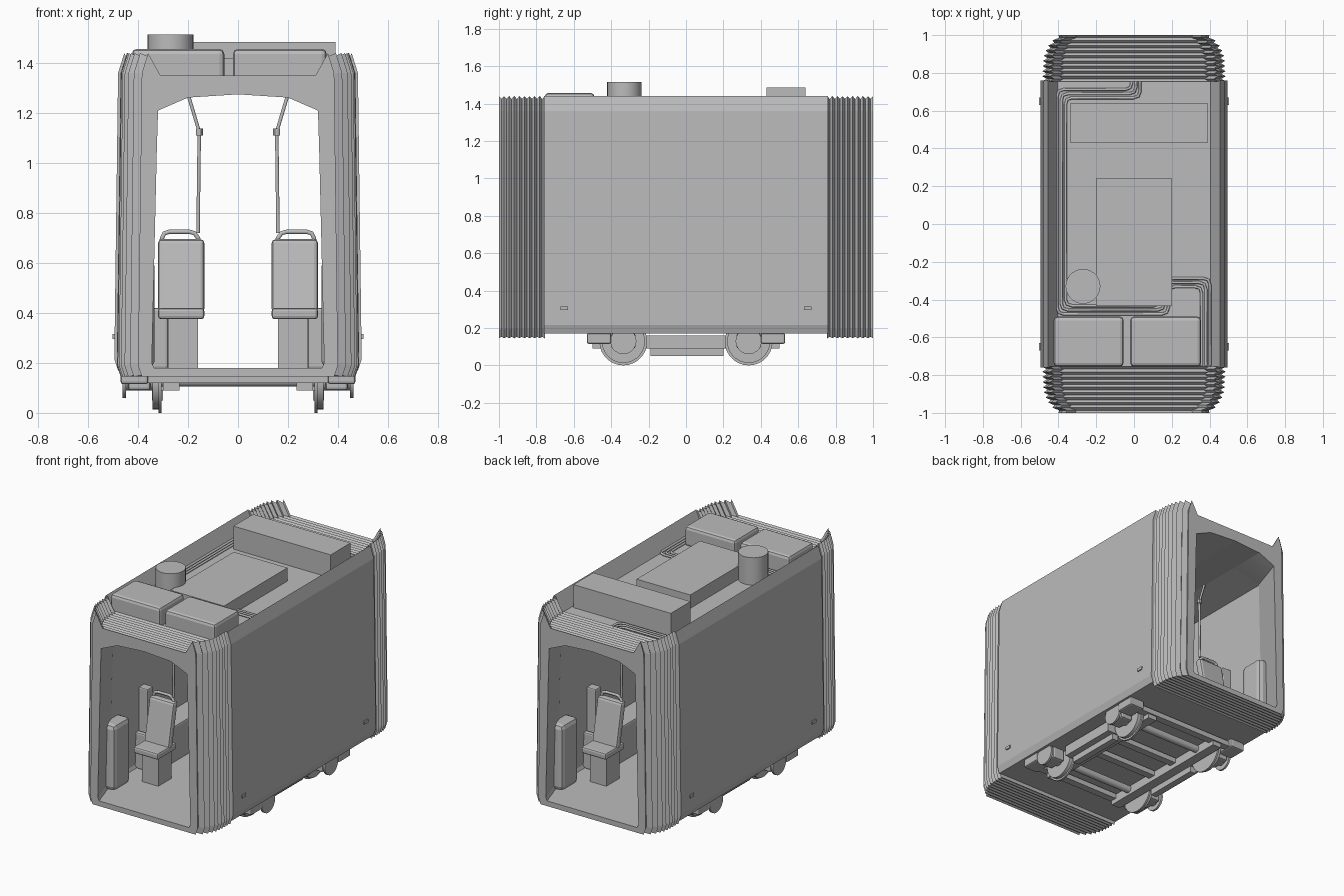
import bpy, bmesh, math
from mathutils import Vector

cube = bpy.data.objects.get("Cube")
if cube:
    bpy.data.objects.remove(cube)

grey = bpy.data.materials.new("plain grey")
grey.use_nodes = True
grey.diffuse_color = (0.5, 0.5, 0.5, 1)
grey.node_tree.nodes["Principled BSDF"].inputs["Base Color"].default_value = (0.5, 0.5, 0.5, 1)


def finish(name, bm, smooth=False):
    bmesh.ops.recalc_face_normals(bm, faces=bm.faces)
    mesh = bpy.data.meshes.new(name)
    bm.to_mesh(mesh)
    bm.free()
    mesh.materials.append(grey)
    ob = bpy.data.objects.new(name, mesh)
    bpy.context.collection.objects.link(ob)
    if smooth:
        bpy.ops.object.select_all(action='DESELECT')
        ob.select_set(True)
        bpy.context.view_layer.objects.active = ob
        bpy.ops.object.shade_smooth_by_angle()
    return ob


def box(name, lo, hi, bevel=0, lean=0):
    """Box between two corners; lean shifts its top in y."""
    lo, hi = Vector(lo), Vector(hi)
    bm = bmesh.new()
    bmesh.ops.create_cube(bm, size=1)
    for v in bm.verts:
        top = v.co.z > 0
        v.co = Vector([a + (b - a) * (c + 0.5) for a, b, c in zip(lo, hi, v.co)])
        v.co.y += lean * top
    if bevel:
        bmesh.ops.bevel(bm, geom=bm.edges[:], offset=bevel, segments=2, profile=0.5, affect='EDGES')
    return finish(name, bm)


def mbox(name, sx, sy, lo, hi, bevel=0, lean=0):
    """Box given in the positive quadrant, flipped by side signs."""
    xs = sorted((sx * lo[0], sx * hi[0]))
    ys = sorted((sy * lo[1], sy * hi[1]))
    return box(name, (xs[0], ys[0], lo[2]), (xs[1], ys[1], hi[2]), bevel, lean * sy)


def cylinder(name, centre, radius, depth, axis='Z', sides=28):
    bm = bmesh.new()
    bmesh.ops.create_cone(bm, cap_ends=True, segments=sides, radius1=radius, radius2=radius, depth=depth)
    for v in bm.verts:
        x, y, z = v.co
        v.co = Vector((z, x, y) if axis == 'X' else (x, y, z)) + Vector(centre)
    return finish(name, bm, True)


def tube(name, points, radius):
    curve = bpy.data.curves.new(name, 'CURVE')
    curve.dimensions = '3D'
    curve.bevel_depth, curve.bevel_resolution, curve.use_fill_caps = radius, 1, True
    spline = curve.splines.new('POLY')
    spline.points.add(len(points) - 1)
    for p, co in zip(spline.points, points):
        p.co = (*co, 1)
    curve.materials.append(grey)
    ob = bpy.data.objects.new(name, curve)
    bpy.context.collection.objects.link(ob)


def round_path(points, r):
    """Cut each corner of a path with a short three-point bend."""
    pts = [Vector(p) for p in points]
    out = [pts[0]]
    for a, b, c in zip(pts, pts[1:], pts[2:]):
        p, q = b + (a - b).normalized() * r, b + (c - b).normalized() * r
        out += [p, (p + q) / 4 + b / 2, q]
    return out + [pts[-1]]


def section(w, i, bottom, tip, deck):
    """Outer and inner loops of the shell: raised shoulders, sunken roof, arched ceiling."""
    outer = [(0, bottom), (w - 0.015, bottom), (w, bottom + 0.045), (w - 0.015, 1.36),
             (w - 0.04, tip), (w - 0.09, deck), (0, deck)]
    inner = [(0, 0.18), (i - 0.01, 0.18), (i, 0.2), (i - 0.02, 1.05),
             (i - 0.025, 1.21), (0.2, 1.262), (0, 1.275)]
    return [h + [(-x, z) for x, z in h[-2:0:-1]] for h in (outer, inner)]


def shell(name, stations):
    """Hollow tube lofted through (y, outer, inner) stations."""
    bm = bmesh.new()
    rings = [[[bm.verts.new((x, y, z)) for x, z in loop] for loop in loops] for y, *loops in stations]

    def bridge(a, b):
        n = len(a)
        for k in range(n):
            bm.faces.new((a[k], a[(k + 1) % n], b[(k + 1) % n], b[k]))
    for r, s in zip(rings, rings[1:]):
        bridge(r[0], s[0])
        bridge(r[1], s[1])
    bridge(*rings[0])
    bridge(*rings[-1])
    return finish(name, bm)


# Car body and pleated end gangways
shell("body_shell", [(y, *section(0.495, 0.43, 0.17, 1.44, 1.33)) for y in (-0.76, 0.76)])
FOLDS = 18
for end, sy in (("front", -1), ("back", 1)):
    stations = []
    for k in range(FOLDS + 1):
        t = k / FOLDS
        ridge = 0 if k % 2 else 1
        w = 0.485 - 0.085 * t ** 4 - 0.022 * (1 - ridge)
        i = 0.425 - 0.08 * t
        stations.append((sy * (0.755 + 0.245 * t),
                         *section(w, i, 0.145 + 0.008 * (1 - ridge), 1.425 + 0.015 * ridge,
                                  1.335 + 0.015 * ridge)))
    shell(end + "_gangway_bellows", stations)

# Roof equipment
box("roof_unit_right", (-0.425, -0.755, 1.32), (-0.055, -0.49, 1.457), 0.02)
box("roof_unit_left", (-0.02, -0.755, 1.32), (0.355, -0.49, 1.457), 0.02)
box("roof_rear_box", (-0.335, 0.43, 1.32), (0.39, 0.64, 1.485))
box("roof_centre_box", (-0.2, -0.435, 1.32), (0.2, 0.24, 1.42))
cylinder("roof_drum", (-0.27, -0.33, 1.417), 0.092, 0.195)
for n, d in enumerate((-0.022, 0, 0.022)):
    path = [(0.01 + d, 0.76), (0.01 + d, 0.69 - d), (-0.385 + d, 0.69 - d), (-0.385 + d, -0.455 + d),
            (0.16 - d, -0.455 + d), (0.16 - d, -0.31 + d), (0.38 + d, -0.31 + d), (0.38 + d, -0.75)]
    tube(f"roof_conduit_{n}", round_path([(x, y, 1.338) for x, y in path], 0.035), 0.008)

for sx, side in ((-1, "right"), (1, "left")):
    for sy, end in ((-1, "front"), (1, "back")):
        tag = f"{end}_{side}"
        # Seat with pedestal, cushion, leaning back, handle and pole
        mbox(tag + "_seat_pedestal", sx, sy, (0.16, 0.48, 0.175), (0.28, 0.62, 0.38))
        mbox(tag + "_seat_cushion", sx, sy, (0.135, 0.46, 0.375), (0.32, 0.66, 0.42), 0.012)
        mbox(tag + "_seat_back", sx, sy, (0.135, 0.5, 0.4), (0.32, 0.55, 0.695), 0.015, -0.06)
        y = sy * 0.46
        handle = [(0.31, y, 0.66), (0.3, y, 0.725), (0.17, y, 0.725), (0.145, y, 0.66)]
        tube(tag + "_seat_handle", round_path([(sx * a, b, c) for a, b, c in handle], 0.025), 0.01)
        tube(tag + "_grab_pole", [(sx * 0.16, y, 0.72), (sx * 0.155, y, 1.125), (sx * 0.2, y, 1.275)], 0.008)
        cylinder(tag + "_pole_joint", (sx * 0.155, y, 1.125), 0.014, 0.028, sides=12)
        # Cabinet and headrest by the wall
        mbox(tag + "_wall_cabinet", sx, sy, (0.335, 0.66, 0.175), (0.44, 0.84, 0.62), 0.03)
        mbox(tag + "_headrest", sx, sy, (0.35, 0.4, 0.42), (0.42, 0.46, 0.72), 0.008)
        # Outer side marker
        mbox(tag + "_side_marker", sx, sy, (0.488, 0.63, 0.295), (0.502, 0.67, 0.315))
        # Wheel, axle box and hub
        yw = sy * 0.335
        cylinder(tag + "_wheel_flange", (sx * 0.313, yw, 0.128), 0.128, 0.012, 'X')
        cylinder(tag + "_wheel_tread", (sx * 0.328, yw, 0.128), 0.115, 0.03, 'X')
        cylinder(tag + "_axle_hub", (sx * 0.4, yw, 0.13), 0.04, 0.12, 'X', 16)
        cylinder(tag + "_hub_disc", (sx * 0.455, yw, 0.13), 0.07, 0.014, 'X', 20)
        mbox(tag + "_axle_box", sx, sy, (0.35, 0.27, 0.09), (0.44, 0.4, 0.172), 0.012)
        mbox(tag + "_frame_arm", sx, sy, (0.36, 0.4, 0.115), (0.47, 0.53, 0.172), 0.01)
    # Wheel cover bench and bogie side parts
    mbox(side + "_wheel_cover_bench", sx, 1, (0.28, -0.48, 0.175), (0.44, 0.48, 0.42), 0.01)
    mbox(side + "_bogie_side_frame", sx, 1, (0.235, -0.5, 0.09), (0.3, 0.5, 0.15))
    mbox(side + "_track_brake", sx, 1, (0.3, -0.19, 0.05), (0.345, 0.2, 0.09))
    mbox(side + "_brake_carrier", sx, 1, (0.3, -0.21, 0.09), (0.39, 0.21, 0.16))

# Bogie cross members
for sy, end in ((-1, "front"), (1, "back")):
    mbox(end + "_bogie_end_beam", 1, sy, (-0.46, 0.46, 0.12), (0.46, 0.51, 0.155))
    mbox(end + "_bogie_transom", 1, sy, (-0.24, 0.08, 0.12), (0.24, 0.13, 0.155))
    cylinder(end + "_axle", (0, sy * 0.335, 0.13), 0.025, 0.64, 'X', 16)
